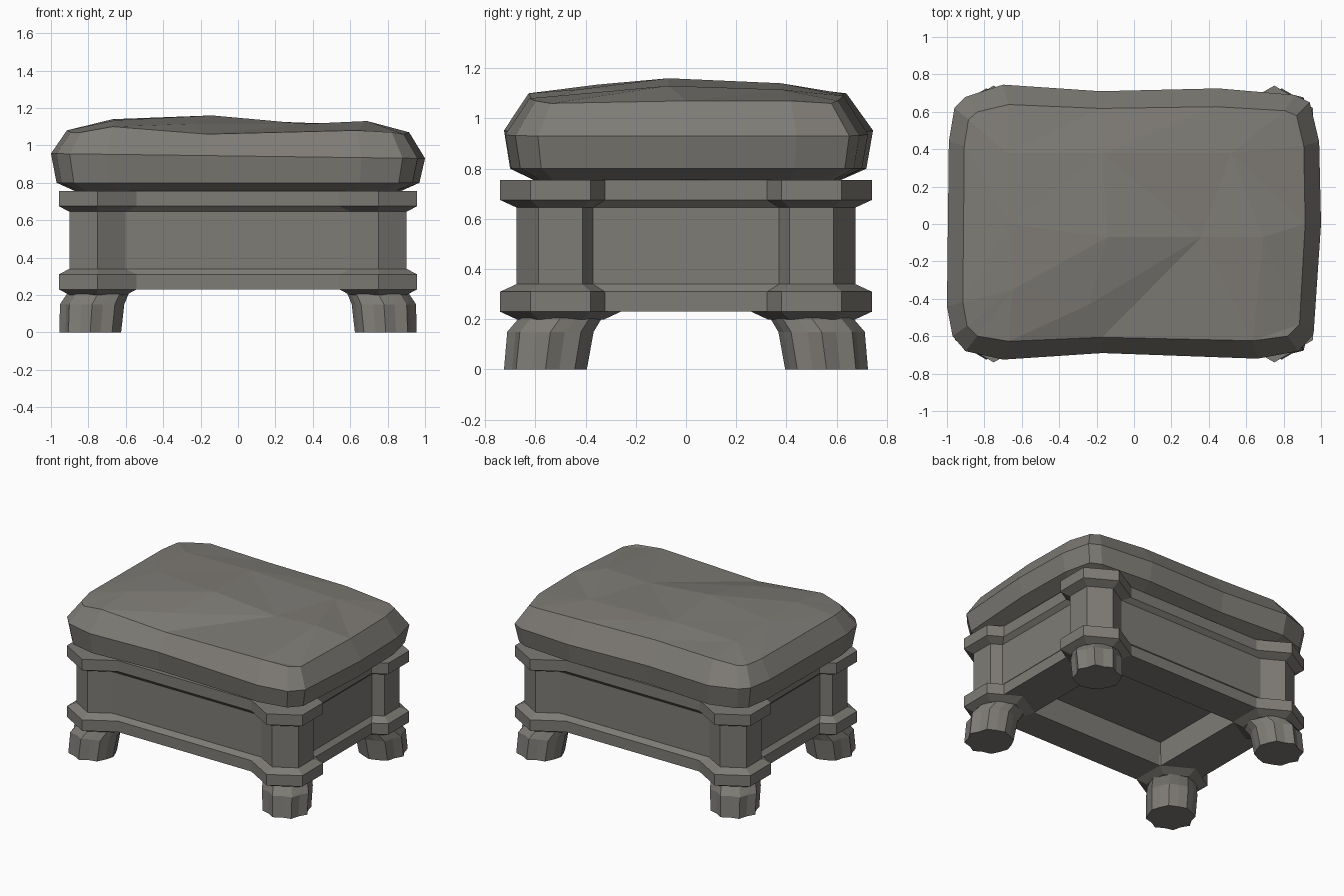
import bpy, bmesh, math
from mathutils import Vector, geometry

if "Cube" in bpy.data.objects:
    bpy.data.objects.remove(bpy.data.objects["Cube"])

mat = bpy.data.materials.new("warm grey")
mat.diffuse_color = (0.21, 0.2, 0.18, 1)
mat.use_nodes = True
mat.node_tree.nodes["Principled BSDF"].inputs["Base Color"].default_value = mat.diffuse_color


def finish(name, bm):
    bmesh.ops.recalc_face_normals(bm, faces=bm.faces)
    me = bpy.data.meshes.new(name)
    bm.to_mesh(me)
    bm.free()
    me.materials.append(mat)
    ob = bpy.data.objects.new(name, me)
    bpy.context.collection.objects.link(ob)
    return ob


def loft(bm, rings, cap_start=True, cap_end=True):
    loops = [[bm.verts.new(p) for p in r] for r in rings]
    n = len(loops[0])
    for a, b in zip(loops, loops[1:]):
        for i in range(n):
            j = (i + 1) % n
            bm.faces.new((a[i], a[j], b[j], b[i]))
    if cap_start:
        bm.faces.new(loops[0])
    if cap_end:
        bm.faces.new(loops[-1])
    return loops


def rect(x, y, z):
    return [(-x, -y, z), (x, -y, z), (x, y, z), (-x, y, z)]


# box frame with moulded rims and a hollow underside
bm = bmesh.new()
loft(bm, [rect(*p) for p in [
    (.55, .38, .41), (.55, .38, .23), (.86, .62, .23), (.86, .62, .31), (.83, .59, .34),
    (.83, .59, .645), (.86, .62, .675), (.86, .62, .755)]])
finish("box_frame", bm)

# hexagonal corner posts and clawed feet
POST = [(.175, .2), (.24, .23), (.24, .31), (.175, .34), (.175, .645), (.24, .675), (.24, .755)]
FOOT = [(.79, .56, .165, 0), (.78, .54, .172, .15), (.75, .5, .165, .205)]


def foot_ring(cx, cy, r, z, flute):
    pts = []
    for i in range(16):
        a = math.radians(45 + 22.5 * i)
        outward = math.cos(a - math.radians(45)) > -0.2
        k = flute if outward and i % 2 else 1.0
        if not outward and i % 2:
            k = 0.95
        pts.append((cx + r * k * math.cos(a), cy + r * k * math.sin(a), z))
    return pts


for sx, side in ((-1, "left"), (1, "right")):
    for sy, end in ((-1, "front"), (1, "back")):
        bm = bmesh.new()
        loft(bm, [[(sx * .75 + r * math.sin(k * math.pi / 3),
                    sy * .5 + r * math.cos(k * math.pi / 3), z) for k in range(6)]
                  for r, z in POST])
        finish(f"{end}_{side}_post", bm)
        bm = bmesh.new()
        loft(bm, [[(sx * x, sy * y, z) for x, y, z in foot_ring(*f, k)]
                  for f, k in zip(FOOT, (.87, .87, 1.0))])
        finish(f"{end}_{side}_foot", bm)

# slumped cushion: outline at the widest height, with rim height of the top
OUTLINE = [(-1, -.44, 1.08), (-.97, -.6, 1.07), (-.9, -.68, 1.07), (-.7, -.725, 1.10),
           (-.17, -.69, 1.06), (.66, -.72, 1.08), (.88, -.68, 1.07), (.96, -.59, 1.06),
           (1, 0, 1.07), (.99, .44, 1.07), (.94, .65, 1.06), (.86, .69, 1.07),
           (.45, .725, 1.09), (-.18, .71, 1.10), (-.7, .745, 1.10), (-.9, .68, 1.08),
           (-.96, .62, 1.08), (-.99, .44, 1.08)]
TOP = [(-.67, 0, 1.14), (-.14, -.07, 1.16), (.36, -.07, 1.115), (.69, -.07, 1.13),
       (.52, .38, 1.115), (-.65, -.35, 1.135), (-.24, -.43, 1.115), (-.17, .38, 1.14),
       (-.68, .38, 1.13)]


def inset(x, y, dx, dy):
    return x - dx * x ** 3, y - dy * (y / .73) ** 3


def ring(dx, dy, z):
    return [(*inset(x, y, dx, dy), z) for x, y, _ in OUTLINE]


rim = [(*inset(x, y, .085, .1), z) for x, y, z in OUTLINE]
mid = [(x, y, .943 - .013 * x) for x, y, _ in OUTLINE]
bm = bmesh.new()
loops = loft(bm, [ring(.13, .12, .755), ring(.03, .025, .80), mid, rim], cap_end=False)

# cushion top: triangulated between rim and dents
pts = rim + TOP
n = len(rim)
edges = [(i, (i + 1) % n) for i in range(n)]
_, _, faces, orig, _, _ = geometry.delaunay_2d_cdt([Vector(p[:2]) for p in pts], edges, [], 1, 1e-5)
verts = loops[-1] + [bm.verts.new(p) for p in TOP]
for f in faces:
    bm.faces.new([verts[orig[i][0]] for i in f])
finish("cushion", bm)
